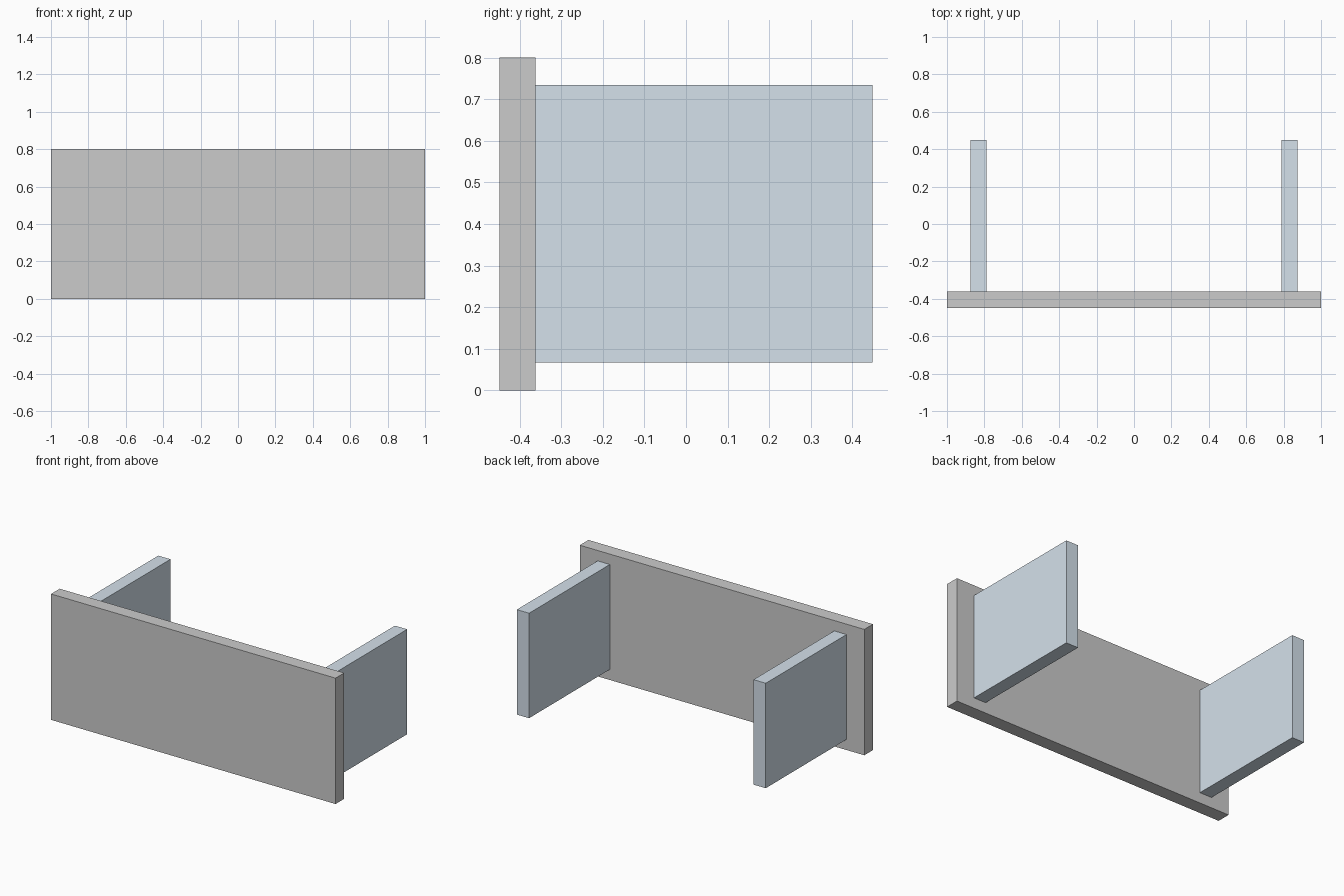
import bpy

if "Cube" in bpy.data.objects:
    bpy.data.objects.remove(bpy.data.objects["Cube"])


def box(name, lo, hi, material=None):
    """Axis-aligned box between two corners."""
    bpy.ops.mesh.primitive_cube_add(size=1, location=[(a + b) / 2 for a, b in zip(lo, hi)])
    obj = bpy.context.object
    obj.name = name
    obj.scale = [b - a for a, b in zip(lo, hi)]
    bpy.ops.object.transform_apply(location=False, rotation=False, scale=True)
    if material:
        obj.data.materials.append(material)
    return obj


blue_grey = bpy.data.materials.new("blue_grey")
blue_grey.diffuse_color = (0.66, 0.75, 0.83, 1)
blue_grey.use_nodes = True
blue_grey.node_tree.nodes["Principled BSDF"].inputs["Base Color"].default_value = blue_grey.diffuse_color

# Wide upright board at the front
box("front_panel", (-1, -0.449, 0), (1, -0.362, 0.8))

# Two upright supports behind it
for side, x in (("left", -0.832), ("right", 0.832)):
    box(side + "_support", (x - 0.043, -0.362, 0.067), (x + 0.043, 0.449, 0.734), blue_grey)
